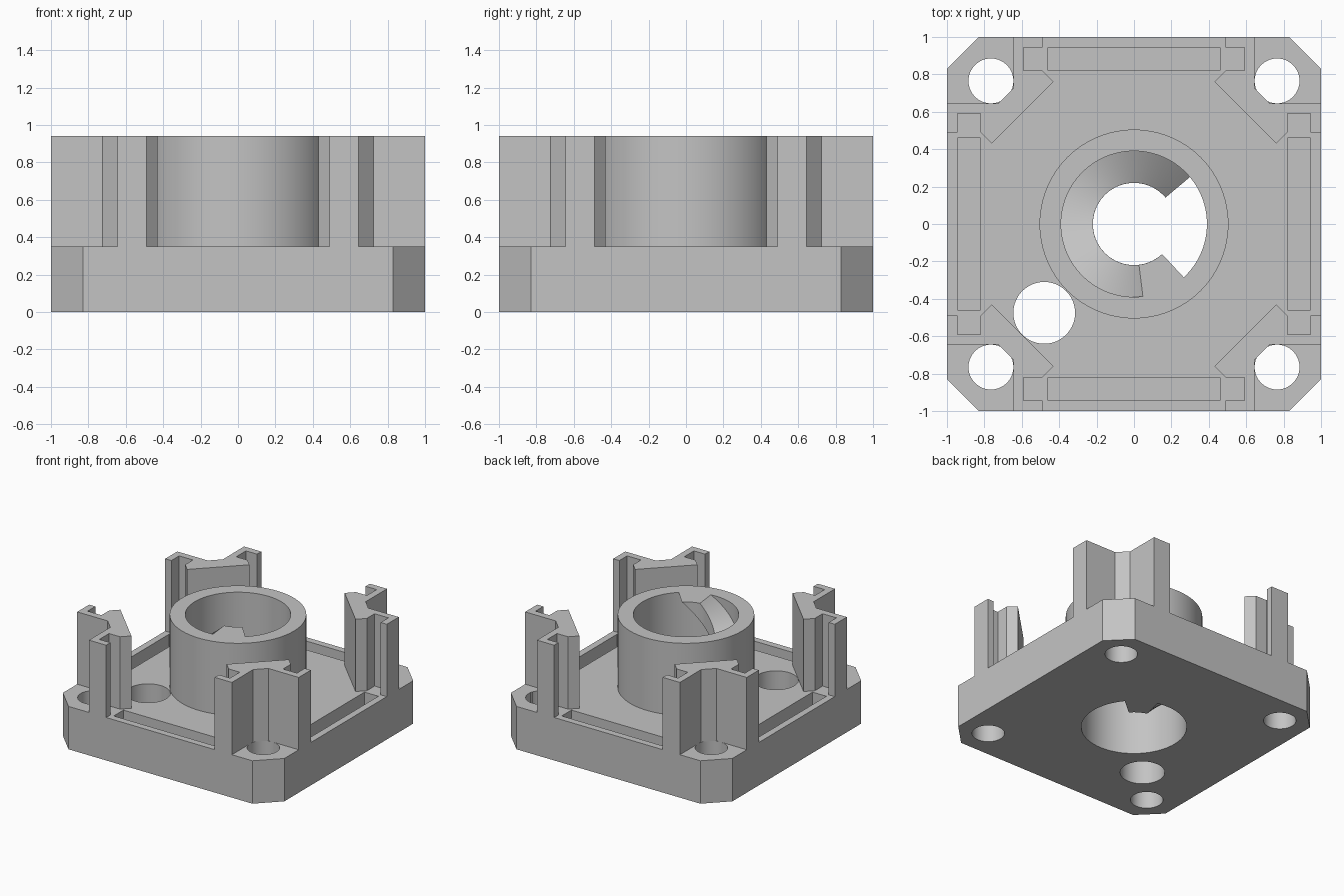
import bpy, bmesh
from math import cos, sin, radians, pi

cube = bpy.data.objects.get("Cube")
if cube:
    bpy.data.objects.remove(cube, do_unlink=True)

BASE_TOP, TOP = 0.35, 0.94
BORE, TUBE = 0.39, 0.505

grey = bpy.data.materials.new("plain grey")
grey.use_nodes = True
colour = (0.55, 0.55, 0.55, 1)
grey.diffuse_color = colour
grey.node_tree.nodes["Principled BSDF"].inputs["Base Color"].default_value = colour


def loft(name, rings, cap=True):
    """Skin a stack of matching closed rings into an object."""
    bm = bmesh.new()
    layers = [[bm.verts.new(p) for p in ring] for ring in rings]
    n = len(rings[0])
    pairs = list(zip(layers, layers[1:]))
    if not cap:
        pairs.append((layers[-1], layers[0]))
    for a, b in pairs:
        for i in range(n):
            j = (i + 1) % n
            bm.faces.new((a[i], a[j], b[j], b[i]))
    if cap:
        bm.faces.new(layers[0][::-1])
        bm.faces.new(layers[-1])
    bmesh.ops.recalc_face_normals(bm, faces=bm.faces)
    mesh = bpy.data.meshes.new(name)
    bm.to_mesh(mesh)
    bm.free()
    mesh.materials.append(grey)
    obj = bpy.data.objects.new(name, mesh)
    bpy.context.collection.objects.link(obj)
    return obj


def prism(name, outline, z0, z1):
    return loft(name, [[(x, y, z) for x, y in outline] for z in (z0, z1)])


def circle(x, y, r, n=96):
    return [(x + r * cos(2 * pi * i / n), y + r * sin(2 * pi * i / n)) for i in range(n)]


def turned(points, quarter):
    """Rotate 2D points by quarter turns."""
    for _ in range(quarter):
        points = [(-y, x) for x, y in points]
    return points


def select_only(obj):
    bpy.ops.object.select_all(action="DESELECT")
    obj.select_set(True)
    bpy.context.view_layer.objects.active = obj


def smooth(obj):
    select_only(obj)
    bpy.ops.object.shade_smooth_by_angle(angle=radians(30))


# Base plate with chamfered corners
corner = [(1, 0.83), (0.83, 1)]
outline = [p for q in range(4) for p in turned(corner, q)]
base = prism("base_plate", outline, 0, BASE_TOP)

# Cutters: centre bore, cable hole, corner screw holes, edge grooves
cutters = [prism("bore_cutter", circle(0, 0, BORE), -0.1, 0.5),
           prism("cable_hole_cutter", circle(-0.48, -0.475, 0.165), -0.1, 0.5)]
groove = [(-0.46, 0.82), (0.46, 0.82), (0.46, 0.945), (-0.46, 0.945)]
for q in range(4):
    cx, cy = turned([(0.765, 0.765)], q)[0]
    cutters.append(prism("screw_hole_cutter", circle(cx, cy, 0.12, 64), -0.1, 0.5))
    cutters.append(prism("groove_cutter", turned(groove, q), BASE_TOP - 0.12, 0.5))
for cutter in cutters:
    cutter.hide_render = True
    mod = base.modifiers.new("cut", "BOOLEAN")
    mod.operation, mod.solver, mod.object = "DIFFERENCE", "EXACT", cutter
    select_only(base)
    bpy.ops.object.modifier_apply(modifier=mod.name)
for cutter in cutters:
    bpy.data.objects.remove(cutter, do_unlink=True)
smooth(base)

# Corner posts with panel slots, symmetric about the diagonal
half = [(0.645, 0.725), (0.645, 1), (0.49, 1), (0.49, 0.945),
        (0.59, 0.945), (0.59, 0.82), (0.49, 0.82), (0.43, 0.76)]
post = half + [(y, x) for x, y in reversed(half)]
for q, side in enumerate(("back_left", "back_right", "front_right", "front_left")):
    prism("corner_post_" + side, turned(post, q), BASE_TOP, TOP)

# Centre tube
tube = loft("centre_tube", [[(x, y, z) for x, y in circle(0, 0, r)]
            for r, z in ((BORE, BASE_TOP), (TUBE, BASE_TOP), (TUBE, TOP), (BORE, TOP))],
            cap=False)
smooth(tube)


# Spiral rib: a ring sector twisted as it rises through the bore
def sector(start, width, r0, r1, z, n=8):
    angles = [radians(start + width * i / n) for i in range(n + 1)]
    return ([(r0 * cos(a), r0 * sin(a), z) for a in angles]
            + [(r1 * cos(a), r1 * sin(a), z) for a in reversed(angles)])


steps = 72
rib = loft("spiral_rib", [sector(40 + 237 * k / steps, 36, 0.22, BORE + 0.004, TOP * k / steps)
                          for k in range(steps + 1)])
smooth(rib)
bpy.ops.object.select_all(action="DESELECT")
